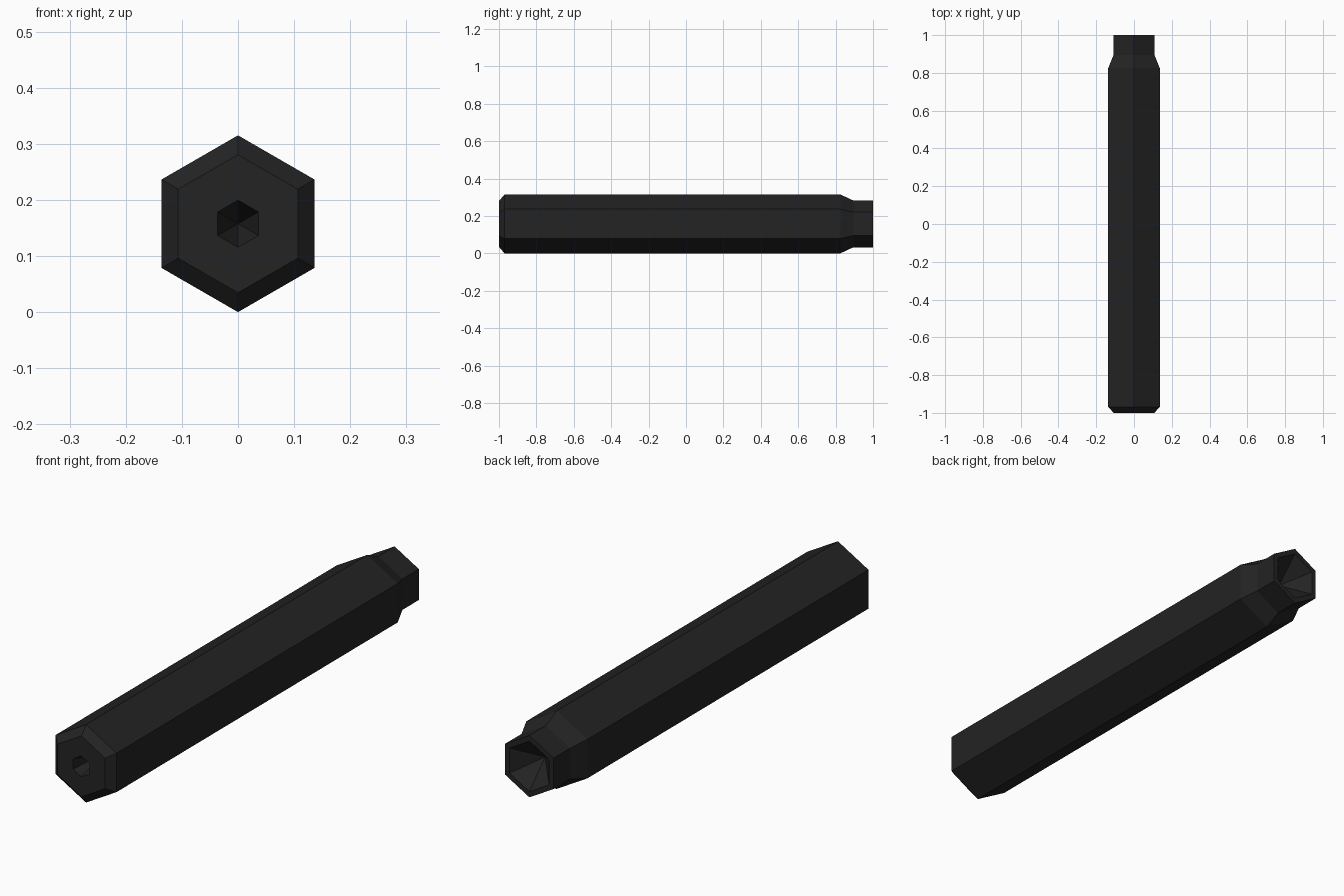
import bpy, bmesh, math

if "Cube" in bpy.data.objects:
    bpy.data.objects.remove(bpy.data.objects["Cube"])

R = 0.1575  # hexagon circumradius, points up and down

black = bpy.data.materials.new("matte black")
black.diffuse_color = (0.017, 0.017, 0.017, 1)
black.use_nodes = True
black.node_tree.nodes["Principled BSDF"].inputs["Base Color"].default_value = black.diffuse_color

# Profile along the axis: (y, radius); radius 0 is a single tip
profile = [
    (-0.86, 0.0), (-1.0, 0.042),           # front socket
    (-1.0, 0.123), (-0.97, R),             # front face and chamfer
    (0.825, R), (0.895, 0.125),            # body and rear taper
    (1.0, 0.125), (1.0, 0.102),            # neck and rim
    (0.90, 0.0),                           # rear socket
]

bm = bmesh.new()


def ring(y, r):
    if r == 0:
        return [bm.verts.new((0, y, R))] * 6
    return [bm.verts.new((r * math.sin(k * math.pi / 3), y,
                          R + r * math.cos(k * math.pi / 3))) for k in range(6)]


rings = [ring(y, r) for y, r in profile]
for a, b in zip(rings, rings[1:]):
    for k in range(6):
        j = (k + 1) % 6
        bm.faces.new(list(dict.fromkeys((a[k], a[j], b[j], b[k]))))
bmesh.ops.recalc_face_normals(bm, faces=bm.faces)

# Hexagonal barrel
mesh = bpy.data.meshes.new("hex_barrel")
bm.to_mesh(mesh)
bm.free()
mesh.materials.append(black)
bpy.context.collection.objects.link(bpy.data.objects.new("hex_barrel", mesh))
